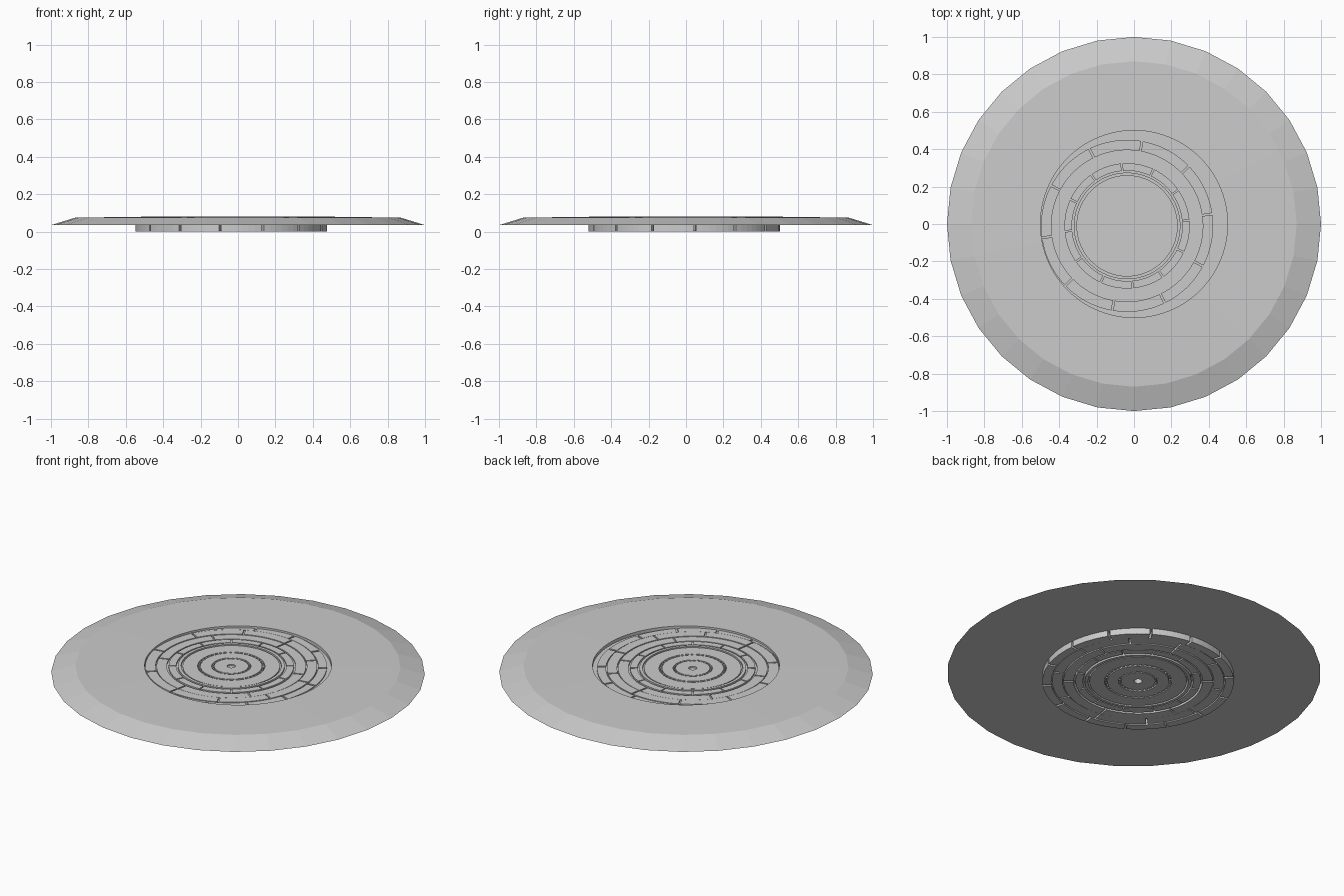
import bpy, bmesh
from math import sin, cos, pi, radians

if "Cube" in bpy.data.objects:
    bpy.data.objects.remove(bpy.data.objects["Cube"])

CX, CY = -0.037, -0.01   # the inner ring stack sits slightly off centre
SIDES, SEG = 32, 96


def finish(name, bm):
    bmesh.ops.recalc_face_normals(bm, faces=bm.faces)
    me = bpy.data.meshes.new(name)
    bm.to_mesh(me)
    bm.free()
    ob = bpy.data.objects.new(name, me)
    bpy.context.collection.objects.link(ob)
    return ob


def faceted(r, a):
    """Radius at angle a of a 32-sided polygon with corner radius r."""
    step = 2 * pi / SIDES
    return r * cos(step / 2) / cos(a % step - step / 2)


def add_arc(bm, r0, r1, a0, a1, z0, z1):
    """Solid ring sector; a full turn gives a closed ring."""
    full = abs(a1 - a0) >= 359.9
    n = max(1, round(abs(a1 - a0) / 4))
    rows = []
    for i in range(n if full else n + 1):
        a = radians(a0 + (a1 - a0) * i / n)
        rows.append([bm.verts.new((CX + r * cos(a), CY + r * sin(a), z))
                     for r, z in ((r0, z0), (r1, z0), (r1, z1), (r0, z1))])
    for i in range(n):
        p, q = rows[i], rows[(i + 1) % len(rows)]
        for k in range(4):
            m = (k + 1) % 4
            bm.faces.new((p[k], p[m], q[m], q[k]))
    if not full:
        bm.faces.new(rows[0])
        bm.faces.new(rows[-1][::-1])


def ring(name, r0, r1, z0, z1, count=1, gap=0.0, start=0.0):
    bm = bmesh.new()
    step = 360 / count
    for i in range(count):
        a = start + i * step
        add_arc(bm, r0, r1, a + gap / 2, a + step - gap / 2, z0, z1)
    return finish(name, bm)


# Main plate: 32-sided sloped rim, flat top, shallow round recess
bm = bmesh.new()
profile = [(1.0, 0.035, True), (0.87, 0.075, True), (0.5, 0.08, False), (0.5, 0.062, False)]
loops = []
for r, z, poly in profile:
    loop = []
    for i in range(SEG):
        a = 2 * pi * i / SEG
        rr = faceted(r, a) if poly else r
        loop.append(bm.verts.new((rr * cos(a), rr * sin(a), z)))
    loops.append(loop)
for lo, hi in zip(loops, loops[1:]):
    for i in range(SEG):
        j = (i + 1) % SEG
        bm.faces.new((lo[i], lo[j], hi[j], hi[i]))
bm.faces.new(loops[-1])
bm.faces.new(loops[0][::-1])
finish("base_plate", bm)

# Concentric ring stack, running through the plate and standing on z = 0
ring("outer_segment_ring", 0.465, 0.512, 0.0, 0.069, 14, 1.4, -45)
ring("second_ring", 0.405, 0.46, 0.003, 0.071, 10, 1.2, 8)
ring("third_ring", 0.345, 0.40, 0.0, 0.069, 6, 1.4, 20)
ring("fourth_ring", 0.295, 0.335, 0.003, 0.071, 12, 1.4, 5)
ring("raised_band", 0.268, 0.285, 0.0, 0.073)
ring("inner_plate_ring", 0.18, 0.26, 0.002, 0.07)
ring("tick_ring", 0.168, 0.177, 0.003, 0.07, 40, 3.5)
ring("inner_disc", 0.105, 0.165, 0.0, 0.07)
ring("inner_tick_ring", 0.095, 0.102, 0.003, 0.07, 24, 5)
ring("hub_disc", 0.022, 0.092, 0.002, 0.07)
